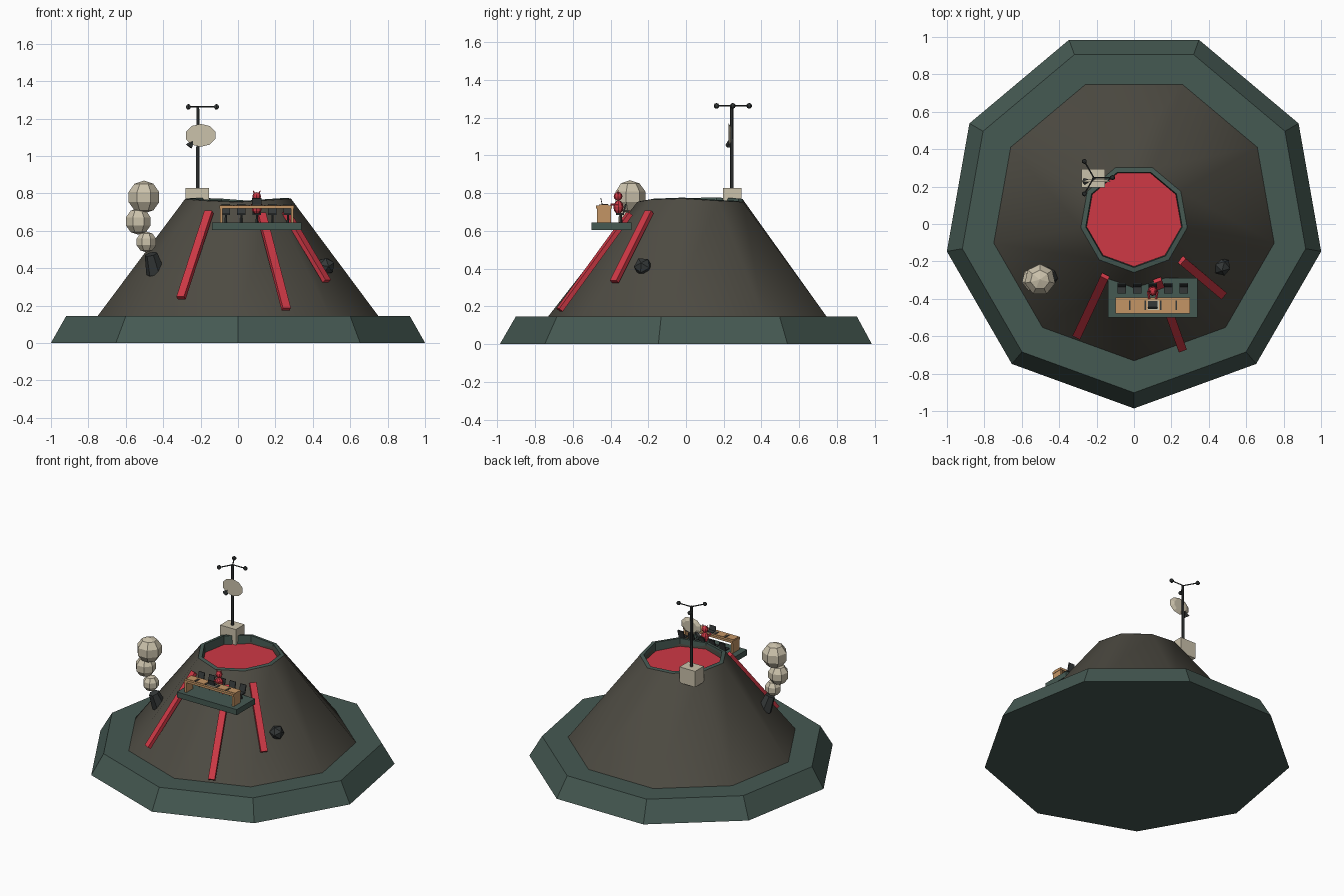
import bpy, bmesh, math
from mathutils import Vector, Matrix

if "Cube" in bpy.data.objects:
    bpy.data.objects.remove(bpy.data.objects["Cube"])

CY = 0.03  # the nine-sided mountain is centred slightly behind the origin


def mat(name, r, g, b):
    m = bpy.data.materials.new(name)
    m.diffuse_color = (r, g, b, 1)
    m.use_nodes = True
    m.node_tree.nodes["Principled BSDF"].inputs["Base Color"].default_value = m.diffuse_color
    return m


GREEN = mat("dark_green", 0.06, 0.10, 0.085)
ROCK = mat("rock", 0.075, 0.07, 0.055)
RED = mat("lava_red", 0.62, 0.04, 0.06)
CREAM = mat("cream", 0.60, 0.54, 0.41)
WOOD = mat("wood", 0.55, 0.30, 0.13)
DARK = mat("charcoal", 0.035, 0.04, 0.04)


def finish(name, bm, material, matrix=None):
    bmesh.ops.recalc_face_normals(bm, faces=bm.faces)
    me = bpy.data.meshes.new(name)
    bm.to_mesh(me)
    bm.free()
    ob = bpy.data.objects.new(name, me)
    me.materials.append(material)
    if matrix is not None:
        ob.matrix_world = matrix
    bpy.context.collection.objects.link(ob)
    return ob


def box(name, c, s, material, rot=None):
    bm = bmesh.new()
    bmesh.ops.create_cube(bm, size=1, matrix=Matrix.Diagonal((*s, 1)))
    m = Matrix.Translation(c)
    return finish(name, bm, material, m @ rot if rot else m)


def rod(name, a, b, r1, r2, n, material):
    a, b = Vector(a), Vector(b)
    bm = bmesh.new()
    bmesh.ops.create_cone(bm, cap_ends=True, segments=n, radius1=r1, radius2=r2, depth=(b - a).length)
    q = (b - a).to_track_quat('Z', 'Y').to_matrix().to_4x4()
    return finish(name, bm, material, Matrix.Translation((a + b) / 2) @ q)


def ball(name, c, r, material, seg=7, rings=5, scale=(1, 1, 1)):
    bm = bmesh.new()
    bmesh.ops.create_uvsphere(bm, u_segments=seg, v_segments=rings, radius=r)
    return finish(name, bm, material, Matrix.Translation(c) @ Matrix.Diagonal((*scale, 1)))


def lathe(name, rings, material, jitter=None):
    """Nine-sided stack of (radius, z) rings, closed at both ends."""
    bm = bmesh.new()
    loops = []
    for i, (r, z) in enumerate(rings):
        loop = []
        for k in range(9):
            a = math.radians(-90 + 40 * k)
            dz = jitter[k] if jitter and z > 0.74 else 0
            loop.append(bm.verts.new((r * math.cos(a), CY + r * math.sin(a), z + dz)))
        loops.append(loop)
    for lo, hi in zip(loops, loops[1:]):
        for k in range(9):
            j = (k + 1) % 9
            bm.faces.new((lo[k], lo[j], hi[j], hi[k]))
    bm.faces.new(loops[0][::-1])
    bm.faces.new(loops[-1])
    return finish(name, bm, material)


# Mountain: base plinth, cone with sunken crater, rim and lava pool
lathe("base_plinth", [(1.016, 0), (0.932, 0.145)], GREEN)
wob = [-0.012, 0.0, 0.006, -0.006, -0.012, 0.002, 0.006, 0.004, -0.004]
cone = lathe("mountain_cone", [(0.765, 0.14), (0.288, 0.765), (0.262, 0.765), (0.255, 0.69)], ROCK, wob)
for p in cone.data.polygons:
    p.use_smooth = True
bpy.context.view_layer.objects.active = cone
cone.select_set(True)
bpy.ops.object.shade_smooth_by_angle(angle=math.radians(45))
bm = bmesh.new()
rim = []
for r, dz in ((0.289, 0), (0.262, 0.004), (0.256, -0.07)):
    rim.append([bm.verts.new((r * math.cos(math.radians(40 * k - 90)),
                              CY + r * math.sin(math.radians(40 * k - 90)),
                              0.766 + dz + wob[k])) for k in range(9)])
for lo, hi in zip(rim, rim[1:]):
    for k in range(9):
        bm.faces.new((lo[k], lo[(k + 1) % 9], hi[(k + 1) % 9], hi[k]))
finish("crater_rim", bm, GREEN)
lathe("lava_pool", [(0.254, 0.68), (0.257, 0.715)], RED)

# Lava streams lying on the slope
for i, (a, b) in enumerate((((-0.155, -0.28, 0.70), (-0.305, -0.60, 0.24)),
                            ((0.125, -0.30, 0.69), (0.258, -0.67, 0.18)),
                            ((0.255, -0.195, 0.70), (0.475, -0.38, 0.33)))):
    a, b = Vector(a), Vector(b)
    y = (b - a).normalized()
    mid = (a + b) / 2
    x = y.cross(Vector((mid.x, mid.y - CY, 0.2))).normalized()
    z = x.cross(y)
    rot = Matrix((x, y, z)).transposed().to_4x4()
    box(f"lava_stream_{i}", mid, (0.045, (b - a).length, 0.025), RED, rot)

# Smoking vent, smoke puffs and loose boulder
rod("smoke_vent", (-0.44, -0.27, 0.375), (-0.465, -0.30, 0.475), 0.052, 0.035, 6, DARK)
for i, (x, z, r) in enumerate(((-0.49, 0.54, 0.056), (-0.533, 0.65, 0.071), (-0.503, 0.78, 0.088))):
    ball(f"smoke_puff_{i}", (x, -0.298, z), r, CREAM)
bm = bmesh.new()
bmesh.ops.create_icosphere(bm, subdivisions=1, radius=0.05)
finish("boulder", bm, DARK, Matrix.Translation((0.47, -0.228, 0.41)) @ Matrix.Rotation(0.5, 4, 'X'))

# Weather station: box, mast, three-cup anemometer, dish and receiver
box("station_box", (-0.217, 0.245, 0.77), (0.125, 0.10, 0.115), CREAM)
rod("mast", (-0.215, 0.243, 0.82), (-0.215, 0.243, 1.265), 0.01, 0.009, 6, DARK)
for k in range(3):
    a = math.radians(120 * k)
    tip = (-0.215 + 0.1 * math.cos(a), 0.248 + 0.1 * math.sin(a), 1.262)
    rod(f"wind_arm_{k}", (-0.215, 0.248, 1.262), tip, 0.004, 0.004, 5, DARK)
    ball(f"wind_cup_{k}", tip, 0.015, DARK, 6, 5)
dish = rod("dish", (-0.2, 0.238, 1.11), (-0.2, 0.224, 1.11), 0.055, 0.083, 10, CREAM)
dish.matrix_world = (Matrix.Translation((-0.2, 0.231, 1.11)) @ Matrix.Diagonal((1, 1, 0.74, 1))
                     @ Matrix.Rotation(math.radians(90), 4, 'X'))
rod("dish_receiver", (-0.235, 0.232, 1.085), (-0.262, 0.228, 1.05), 0.004, 0.02, 5, DARK)

# Lookout platform with long table and desk pads
box("platform", (0.10, -0.395, 0.625), (0.48, 0.21, 0.04), GREEN)
box("table_top", (0.10, -0.435, 0.727), (0.40, 0.085, 0.016), WOOD)
for s in (-1, 1):
    box(f"table_end_{s}", (0.10 + s * 0.19, -0.435, 0.683), (0.014, 0.075, 0.078), WOOD)
xs = [-0.065 + 0.083 * i for i in range(5)]
for i, x in enumerate(xs):
    box(f"desk_pad_{i}", (x + 0.002, -0.435, 0.736), (0.062, 0.05, 0.004), CREAM if i == 2 else WOOD)
    if i < 4:
        box(f"pad_gap_{i}", (x + 0.042, -0.435, 0.7355), (0.01, 0.05, 0.003), DARK)
    # Chairs behind the table
    box(f"chair_seat_{i}", (x, -0.35, 0.688), (0.046, 0.042, 0.010), DARK)
    box(f"chair_back_{i}", (x, -0.326, 0.715), (0.046, 0.008, 0.054), DARK,
        Matrix.Rotation(math.radians(-15), 4, 'X'))
    rod(f"chair_post_{i}", (x, -0.345, 0.64), (x, -0.345, 0.69), 0.008, 0.006, 6, DARK)
box("laptop_base", (0.10, -0.43, 0.740), (0.05, 0.035, 0.005), DARK)
box("laptop_screen", (0.10, -0.448, 0.757), (0.05, 0.004, 0.034), DARK, Matrix.Rotation(0.2, 4, 'X'))

# Seated red horned figure
ball("figure_body", (0.10, -0.358, 0.725), 0.028, RED, 8, 6, (1, 0.95, 1.3))
ball("figure_head", (0.10, -0.36, 0.783), 0.023, RED, 8, 6)
for s in (-1, 1):
    rod(f"figure_horn_{s}", (0.10 + s * 0.012, -0.36, 0.795), (0.10 + s * 0.019, -0.36, 0.816), 0.007, 0.001, 5, RED)
    rod(f"figure_arm_{s}", (0.10 + s * 0.025, -0.36, 0.738), (0.10 + s * 0.018, -0.40, 0.738), 0.007, 0.006, 5, RED)
